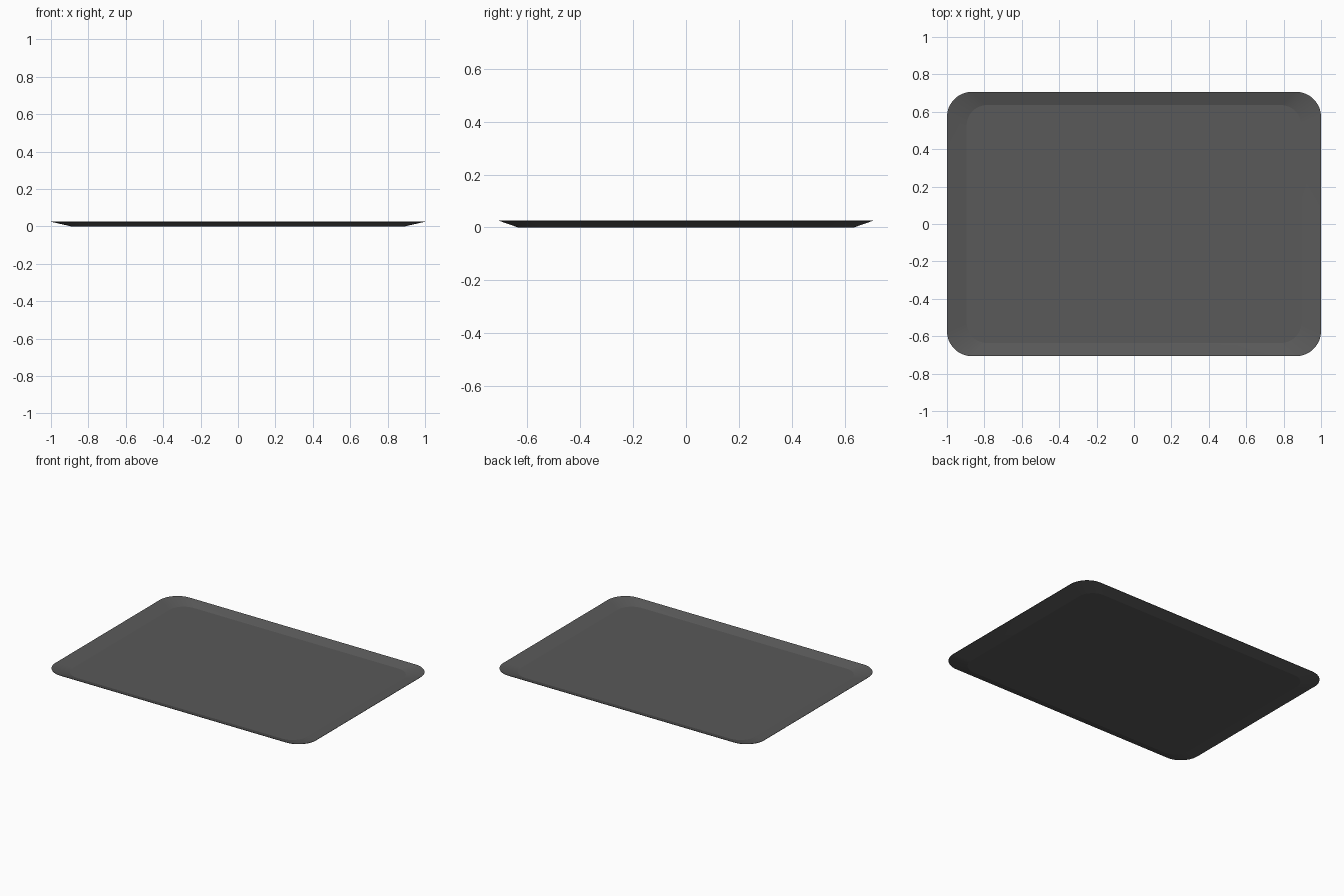
import bpy, bmesh, math

if "Cube" in bpy.data.objects:
    bpy.data.objects.remove(bpy.data.objects["Cube"])

SEG = 12  # steps per rounded corner


def rounded_loop(bm, hx, hy, r, z):
    """Ring of vertices around a rounded rectangle."""
    ring = []
    for k, (sx, sy) in enumerate([(1, 1), (-1, 1), (-1, -1), (1, -1)]):
        for i in range(SEG + 1):
            a = math.radians(90 * (k + i / SEG))
            ring.append(bm.verts.new((sx * (hx - r) + r * math.cos(a),
                                      sy * (hy - r) + r * math.sin(a), z)))
    return ring


# Shallow tray: base, flared outer wall, thin lip, inner wall, floor
bm = bmesh.new()
rings = [rounded_loop(bm, *p) for p in [
    (0.89, 0.635, 0.11, 0.0),
    (1.0, 0.707, 0.135, 0.025),
    (1.0, 0.707, 0.135, 0.027),
    (0.995, 0.703, 0.132, 0.027),
    (0.895, 0.636, 0.11, 0.004),
]]
for lo, hi in zip(rings, rings[1:]):
    n = len(lo)
    for i in range(n):
        j = (i + 1) % n
        bm.faces.new((lo[i], lo[j], hi[j], hi[i]))
bm.faces.new(list(reversed(rings[0])))
bm.faces.new(rings[-1])
bmesh.ops.recalc_face_normals(bm, faces=bm.faces)

mesh = bpy.data.meshes.new("tray")
bm.to_mesh(mesh)
bm.free()
tray = bpy.data.objects.new("tray", mesh)
bpy.context.collection.objects.link(tray)

# Dark grey finish
mat = bpy.data.materials.new("dark_grey")
mat.diffuse_color = (0.1, 0.1, 0.1, 1)
mat.use_nodes = True
mat.node_tree.nodes["Principled BSDF"].inputs["Base Color"].default_value = mat.diffuse_color
mesh.materials.append(mat)

bpy.context.view_layer.objects.active = tray
tray.select_set(True)
bpy.ops.object.shade_smooth_by_angle(angle=math.radians(10))
